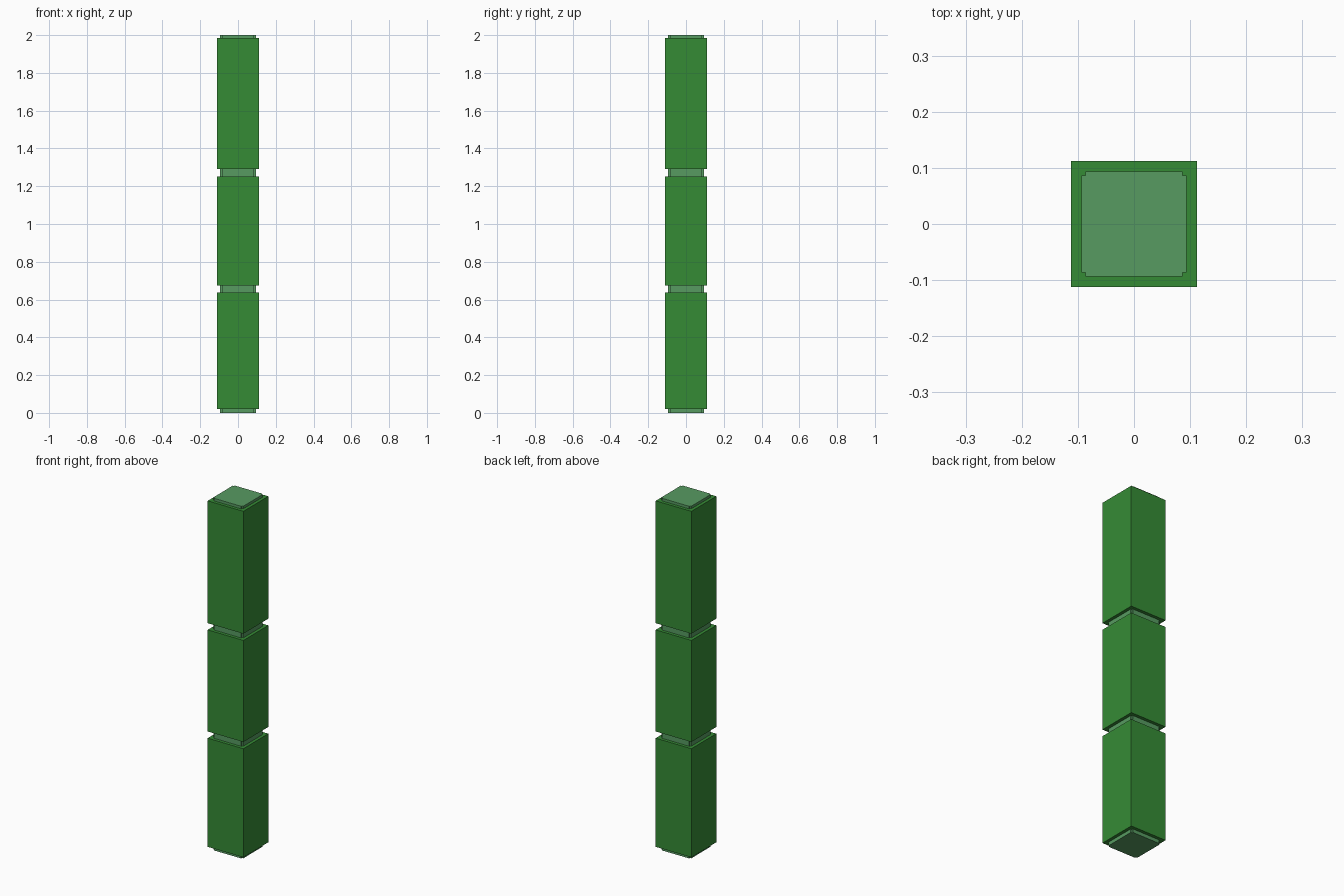
import bpy, bmesh

if "Cube" in bpy.data.objects:
    bpy.data.objects.remove(bpy.data.objects["Cube"])


def material(name, rgb):
    m = bpy.data.materials.new(name)
    m.diffuse_color = (*rgb, 1)
    m.use_nodes = True
    m.node_tree.nodes["Principled BSDF"].inputs["Base Color"].default_value = m.diffuse_color
    return m


def prism(name, outline, z0, z1, mat):
    # extrude a flat outline between two heights
    bm = bmesh.new()
    face = bm.faces.new([bm.verts.new((x, y, z0)) for x, y in outline])
    ext = bmesh.ops.extrude_face_region(bm, geom=[face], use_keep_orig=True)
    top = [v for v in ext["geom"] if isinstance(v, bmesh.types.BMVert)]
    bmesh.ops.translate(bm, verts=top, vec=(0, 0, z1 - z0))
    bmesh.ops.recalc_face_normals(bm, faces=bm.faces)
    mesh = bpy.data.meshes.new(name)
    bm.to_mesh(mesh)
    bm.free()
    mesh.materials.append(mat)
    obj = bpy.data.objects.new(name, mesh)
    bpy.context.collection.objects.link(obj)


green = material("stalk green", (0.036, 0.258, 0.036))
pale = material("pale joint green", (0.095, 0.328, 0.12))

# inner core, square with small notched corners
a, b = 0.094, 0.086
quarter = [(a, b), (b, b), (b, a)]
core = []
for _ in range(4):
    core += quarter
    quarter = [(-y, x) for x, y in quarter]
prism("core", core, 0, 2, pale)

# three outer segments
h = 0.112
square = [(-h, -h), (h, -h), (h, h), (-h, h)]
for i, (z0, z1) in enumerate([(0.02, 0.637), (0.675, 1.252), (1.29, 1.985)]):
    prism(f"segment_{i + 1}", square, z0, z1, green)
